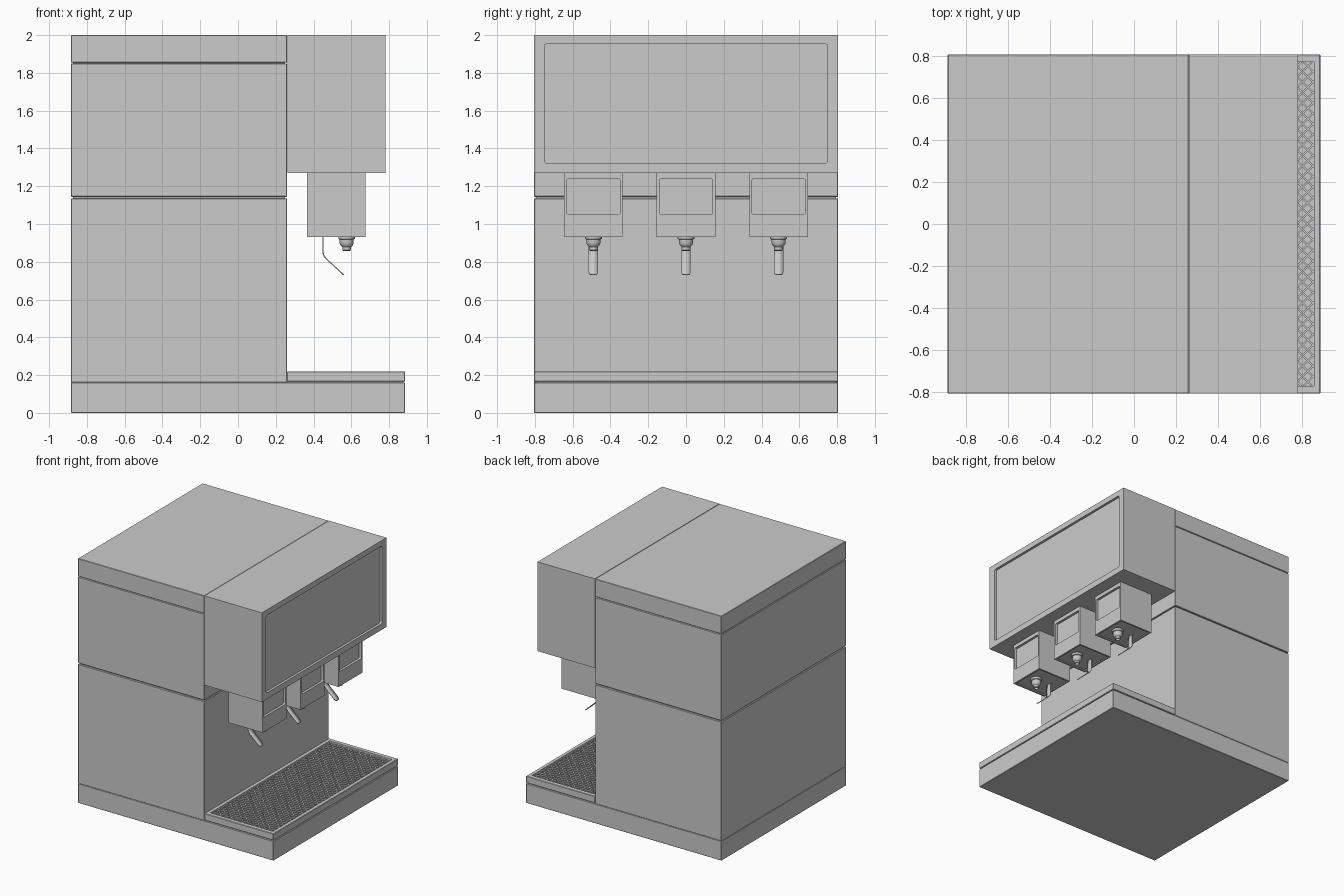
import bpy, bmesh, math
from mathutils import Vector, Matrix

if "Cube" in bpy.data.objects:
    bpy.data.objects.remove(bpy.data.objects["Cube"])

W = 0.805            # half depth of the cabinet
BACK, SPLIT, FRONT = -0.885, 0.26, 0.885
TAPS = (-0.49, 0.0, 0.49)


def finish(name, bm):
    bmesh.ops.recalc_face_normals(bm, faces=bm.faces)
    me = bpy.data.meshes.new(name)
    bm.to_mesh(me)
    bm.free()
    ob = bpy.data.objects.new(name, me)
    bpy.context.collection.objects.link(ob)
    return ob


def add_box(bm, x, y, z):
    size = Vector((x[1] - x[0], y[1] - y[0], z[1] - z[0]))
    mid = Vector((sum(x) / 2, sum(y) / 2, sum(z) / 2))
    bmesh.ops.create_cube(bm, size=1, matrix=Matrix.Translation(mid) @ Matrix.Diagonal((*size, 1)))


def box(name, x, y, z, bevel=0.0, axis=None):
    bm = bmesh.new()
    add_box(bm, x, y, z)
    if bevel:
        edges = [e for e in bm.edges if axis is None or
                 abs((e.verts[0].co - e.verts[1].co).normalized()[axis]) > 0.9]
        bmesh.ops.bevel(bm, geom=edges, offset=bevel, segments=4 if axis is not None else 1,
                        profile=0.5, affect='EDGES')
    return finish(name, bm)


def cut(ob, x, y, z, bevel=0.0, axis=None):
    cutter = box("cutter", x, y, z, bevel, axis)
    cutter.hide_render = True
    mod = ob.modifiers.new("recess", 'BOOLEAN')
    mod.operation, mod.solver, mod.object = 'DIFFERENCE', 'EXACT', cutter
    bpy.context.view_layer.objects.active = ob
    bpy.ops.object.modifier_apply(modifier=mod.name)
    bpy.data.objects.remove(cutter)


def smooth(ob):
    bpy.ops.object.select_all(action='DESELECT')
    ob.select_set(True)
    bpy.context.view_layer.objects.active = ob
    bpy.ops.object.shade_smooth_by_angle(angle=math.radians(35))


# cabinet panels, separated by narrow shadow gaps around an inner core
box("base", (BACK, FRONT), (-W, W), (0, 0.16), 0.003)
box("cabinet_core", (BACK + 0.012, SPLIT - 0.012), (-W + 0.012, W - 0.012), (0.15, 1.98))
for name, z in (("lower_cabinet", (0.16, 1.136)), ("upper_cabinet", (1.144, 1.85)),
                ("cabinet_lid", (1.854, 2.0))):
    box(name, (BACK, SPLIT - 0.001), (-W, W), z, 0.003)

# overhanging head with recessed display panel
head = box("dispenser_head", (SPLIT + 0.001, 0.78), (-W, W), (1.27, 2.0))
cut(head, (0.76, 0.85), (-0.75, 0.75), (1.32, 1.955), 0.018, 0)

# drip tray with sunken well
box("tray_gap", (SPLIT, FRONT - 0.01), (-W + 0.01, W - 0.01), (0.155, 0.17))
tray = box("drip_tray", (SPLIT, FRONT), (-W, W), (0.165, 0.22), 0.003)
cut(tray, (0.29, 0.855), (-0.77, 0.77), (0.18, 0.3))

# diagonal lattice grate, each bar clipped to the well
bm = bmesh.new()
x0, x1, y0, y1 = 0.29, 0.855, -0.77, 0.77
pitch, bar = 0.05, 0.0085
count = int((x1 - x0 + y1 - y0) / pitch)
for sign, top in ((1, 0.208), (-1, 0.2075)):
    for i in range(1, count + 1):
        s = y0 - (x1 - x0) + i * pitch
        a = x0 + max(0, y0 - s)
        b = x0 + min(x1 - x0, y1 - s)
        if b - a < 0.01:
            continue
        p = Vector((a, sign * (s + a - x0), top - 0.006))
        q = Vector((b, sign * (s + b - x0), top - 0.006))
        d = q - p
        m = (Matrix.Translation((p + q) / 2) @ Matrix.Rotation(math.atan2(d.y, d.x), 4, 'Z')
             @ Matrix.Diagonal((d.length, bar, 0.012, 1)))
        bmesh.ops.create_cube(bm, size=1, matrix=m)
finish("drip_grate", bm)


def nozzle(y):
    profile = [(0, 0.94), (0.044, 0.94), (0.044, 0.921), (0.037, 0.918), (0.037, 0.9),
               (0.033, 0.888), (0.023, 0.878), (0.023, 0.862), (0.018, 0.858), (0.016, 0.858),
               (0.016, 0.88), (0, 0.88)]
    bm = bmesh.new()
    vs = [bm.verts.new((0.575 + r, y, z)) for r, z in profile]
    es = [bm.edges.new(pair) for pair in zip(vs, vs[1:])]
    bmesh.ops.spin(bm, geom=vs + es, cent=(0.575, y, 0), axis=(0, 0, 1),
                   angle=math.tau, steps=24)
    bmesh.ops.remove_doubles(bm, verts=bm.verts, dist=1e-5)
    smooth(finish("nozzle", bm))


def lever(y):
    # bent strip: x, z, half width
    path = [(0.45, 0.945, 0.025), (0.45, 0.855, 0.025), (0.452, 0.84, 0.025),
            (0.458, 0.827, 0.025), (0.468, 0.815, 0.025), (0.543, 0.746, 0.025),
            (0.552, 0.738, 0.022), (0.557, 0.733, 0.017), (0.559, 0.731, 0.010)]
    bm = bmesh.new()
    rows = [[bm.verts.new((x, y + s * h, z)) for s in (-1, 1)] for x, z, h in path]
    for a, b in zip(rows, rows[1:]):
        bm.faces.new((a[0], a[1], b[1], b[0]))
    ob = finish("push_lever", bm)
    mod = ob.modifiers.new("thickness", 'SOLIDIFY')
    mod.thickness, mod.offset = 0.006, 0
    smooth(ob)


# three taps: valve housing with label recess, nozzle and lever
for y in TAPS:
    valve = box("valve_housing", (0.365, 0.675), (y - 0.155, y + 0.155), (0.93, 1.272))
    cut(valve, (0.655, 0.75), (y - 0.14, y + 0.14), (1.05, 1.24), 0.01, 0)
    cut(valve, (0.38, 0.66), (y - 0.14, y + 0.14), (0.9, 0.938))
    nozzle(y)
    lever(y)
